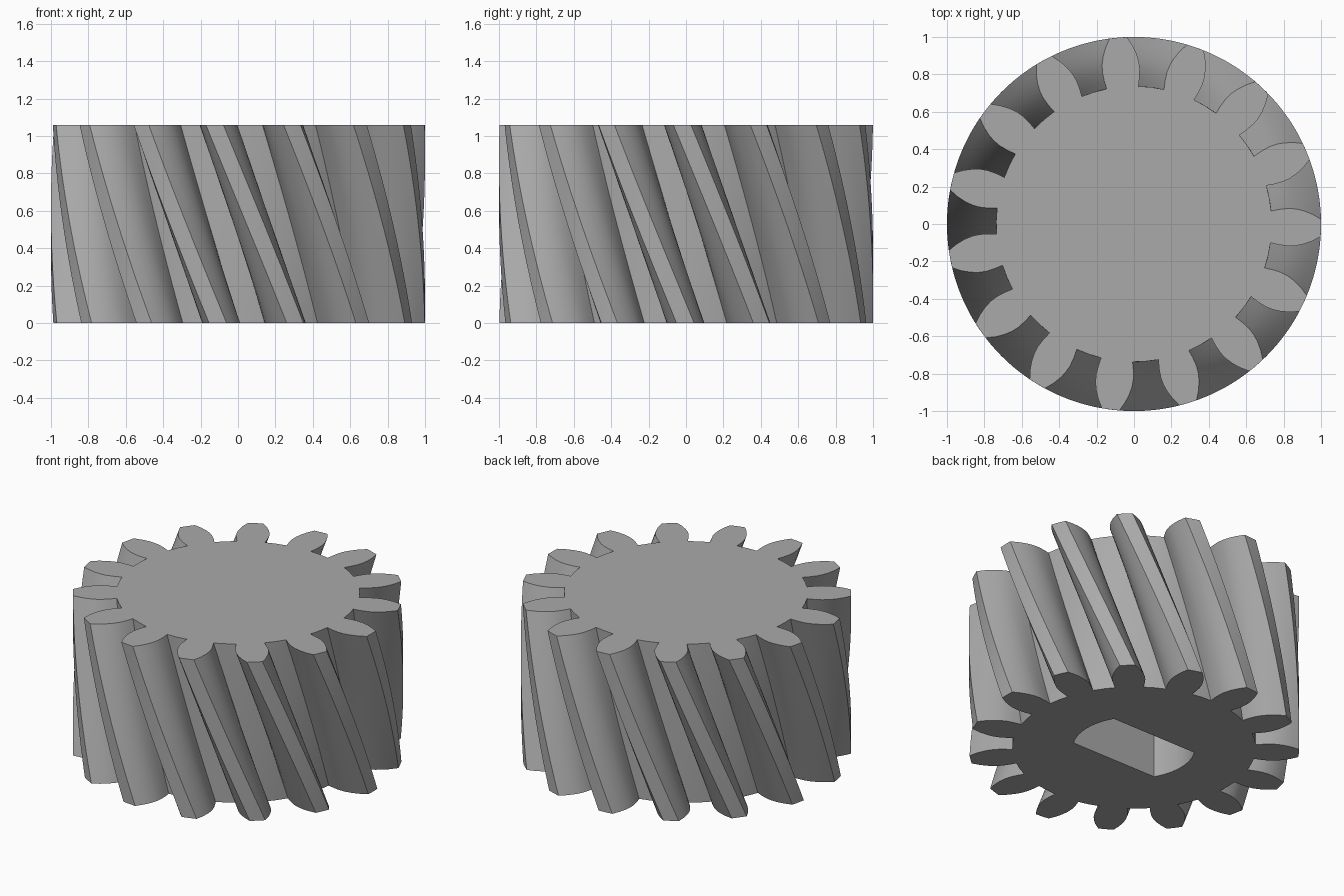
import bpy, bmesh, math

if "Cube" in bpy.data.objects:
    bpy.data.objects.remove(bpy.data.objects["Cube"])

TEETH, HEIGHT = 15, 1.06
TWIST = math.radians(-25)          # rotation from bottom to top
TOP_PHASE = math.radians(-1.2)     # direction of a tooth on the top face
LAYERS = 24
BORE_DEPTH = 0.75
# one tooth flank: radius, half angle in degrees
FLANK = [(0.737, 6.6), (0.78, 6.95), (0.83, 6.95), (0.87, 6.5),
         (0.91, 5.65), (0.955, 4.35), (1.0, 2.7)]

steel = bpy.data.materials.new("grey steel")
steel.use_nodes = True
colour = (0.4, 0.4, 0.4, 1)
steel.diffuse_color = colour
steel.node_tree.nodes["Principled BSDF"].inputs["Base Color"].default_value = colour


def gear_outline():
    """Polar points of the toothed outline, counter-clockwise."""
    points = []
    for i in range(TEETH):
        centre = 2 * math.pi * i / TEETH
        points += [(r, centre - math.radians(a)) for r, a in FLANK]
        points.append((1.0, centre))
        points += [(r, centre + math.radians(a)) for r, a in reversed(FLANK)]
        points.append((FLANK[0][0], centre + math.pi / TEETH))
    return points


def make_object(name, bm):
    bmesh.ops.recalc_face_normals(bm, faces=bm.faces)
    mesh = bpy.data.meshes.new(name)
    bm.to_mesh(mesh)
    bm.free()
    mesh.materials.append(steel)
    obj = bpy.data.objects.new(name, mesh)
    bpy.context.collection.objects.link(obj)
    return obj


# helical gear body: the outline swept upward with a twist
bm = bmesh.new()
outline = gear_outline()
rings = []
for k in range(LAYERS + 1):
    t = k / LAYERS
    turn = TOP_PHASE - TWIST * (1 - t)
    rings.append([bm.verts.new((r * math.cos(a + turn), r * math.sin(a + turn), HEIGHT * t))
                  for r, a in outline])
for low, high in zip(rings, rings[1:]):
    for i in range(len(low)):
        j = (i + 1) % len(low)
        bm.faces.new((low[i], low[j], high[j], high[i]))
bm.faces.new(rings[0][::-1])
bm.faces.new(rings[-1])
gear = make_object("helical_gear", bm)

# blind shaft socket: a circle with two parallel flats, open at the bottom
bm = bmesh.new()
R, HALF = 0.37, 0.19
limit = math.asin(HALF / R)
arc = [-limit + 2 * limit * i / 12 for i in range(13)]
angles = arc + [a + math.pi for a in arc]
tilt = math.radians(0)
base = bm.faces.new([bm.verts.new((R * math.cos(a + tilt), R * math.sin(a + tilt), -0.1))
                     for a in angles])
top = bmesh.ops.extrude_face_region(bm, geom=[base])
bmesh.ops.translate(bm, vec=(0, 0, BORE_DEPTH + 0.1),
                    verts=[v for v in top["geom"] if isinstance(v, bmesh.types.BMVert)])
cutter = make_object("shaft_socket_cutter", bm)
cutter.hide_render = True

bpy.context.view_layer.objects.active = gear
gear.select_set(True)
cut = gear.modifiers.new("shaft socket", "BOOLEAN")
cut.operation, cut.solver, cut.object = "DIFFERENCE", "EXACT", cutter
bpy.ops.object.modifier_apply(modifier=cut.name)
bpy.data.objects.remove(cutter)

# smooth flanks with crisp tooth edges
bpy.ops.object.shade_smooth_by_angle(angle=math.radians(25))
